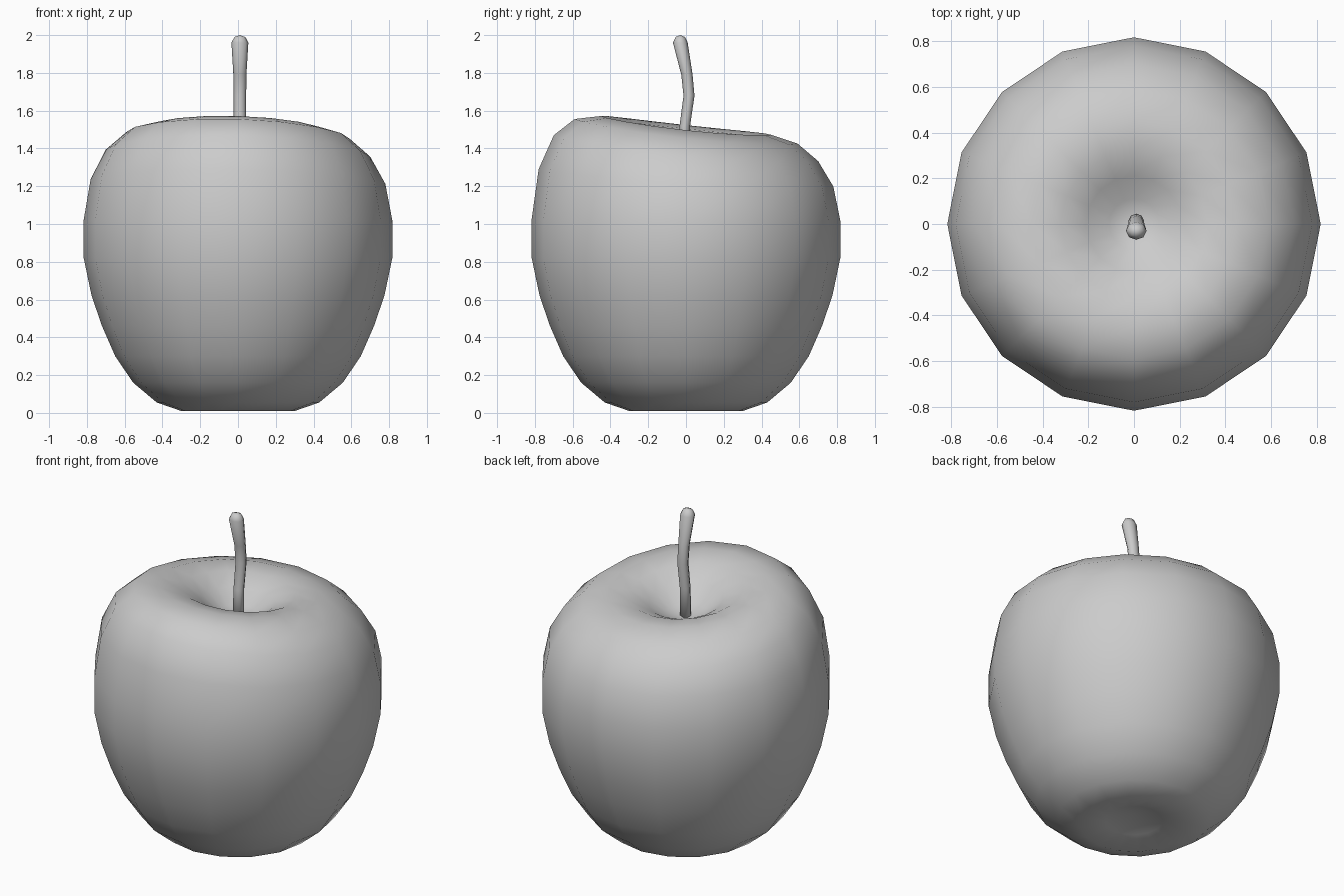
import bpy
import bmesh
import math

cube = bpy.data.objects.get("Cube")
if cube:
    bpy.data.objects.remove(cube, do_unlink=True)

grey = bpy.data.materials.new("plain grey")
grey.use_nodes = True
grey.diffuse_color = (0.6, 0.6, 0.6, 1)
grey.node_tree.nodes["Principled BSDF"].inputs["Base Color"].default_value = (0.6, 0.6, 0.6, 1)


def loft(name, rings, sides, place):
    """Skin a stack of rings and close both ends with a centre point."""
    bm = bmesh.new()
    loops = []
    for ring in rings:
        count = 1 if ring[0] == 0 else sides
        loops.append([bm.verts.new(place(ring, math.tau * i / sides)) for i in range(count)])
    for low, high in zip(loops, loops[1:]):
        for i in range(sides):
            j = (i + 1) % sides
            corners = [low[i % len(low)], low[j % len(low)],
                       high[j % len(high)], high[i % len(high)]]
            bm.faces.new(list(dict.fromkeys(corners)))
    bmesh.ops.recalc_face_normals(bm, faces=bm.faces)
    for face in bm.faces:
        face.smooth = True
    mesh = bpy.data.meshes.new(name)
    bm.to_mesh(mesh)
    bm.free()
    mesh.materials.append(grey)
    obj = bpy.data.objects.new(name, mesh)
    bpy.context.collection.objects.link(obj)
    return obj


# Fruit body: lathe profile (radius, height), shoulders tipped towards the back
body_profile = [
    (0, 0.08), (0.16, 0.04), (0.30, 0.01), (0.43, 0.055), (0.555, 0.16),
    (0.65, 0.30), (0.72, 0.46), (0.775, 0.62), (0.817, 0.82), (0.817, 1.02),
    (0.78, 1.225), (0.70, 1.375), (0.59, 1.47), (0.45, 1.51), (0.32, 1.495),
    (0.21, 1.44), (0.11, 1.37), (0, 1.34),
]


def body_point(ring, angle):
    radius, z = ring
    x, y = radius * math.cos(angle), radius * math.sin(angle)
    blend = min(max((z - 1.0) / 0.42, 0), 1)
    return x, y, z + blend * (-0.11 * y - 0.03 * x + 0.06 * y * y)


loft("fruit_body", body_profile, 16, body_point)

# Stem: bent tapering stalk with a rounded tip (radius, y offset, height)
stem_path = [
    (0, -0.01, 1.32), (0.03, -0.01, 1.33), (0.028, -0.006, 1.52), (0.029, 0.016, 1.68),
    (0.03, 0.005, 1.79), (0.039, -0.03, 1.96), (0.025, -0.03, 1.99), (0, -0.03, 2.0),
]


def stem_point(ring, angle):
    radius, y, z = ring
    return 0.01 + 1.15 * radius * math.cos(angle), y + radius * math.sin(angle), z


loft("stem", stem_path, 8, stem_point)
